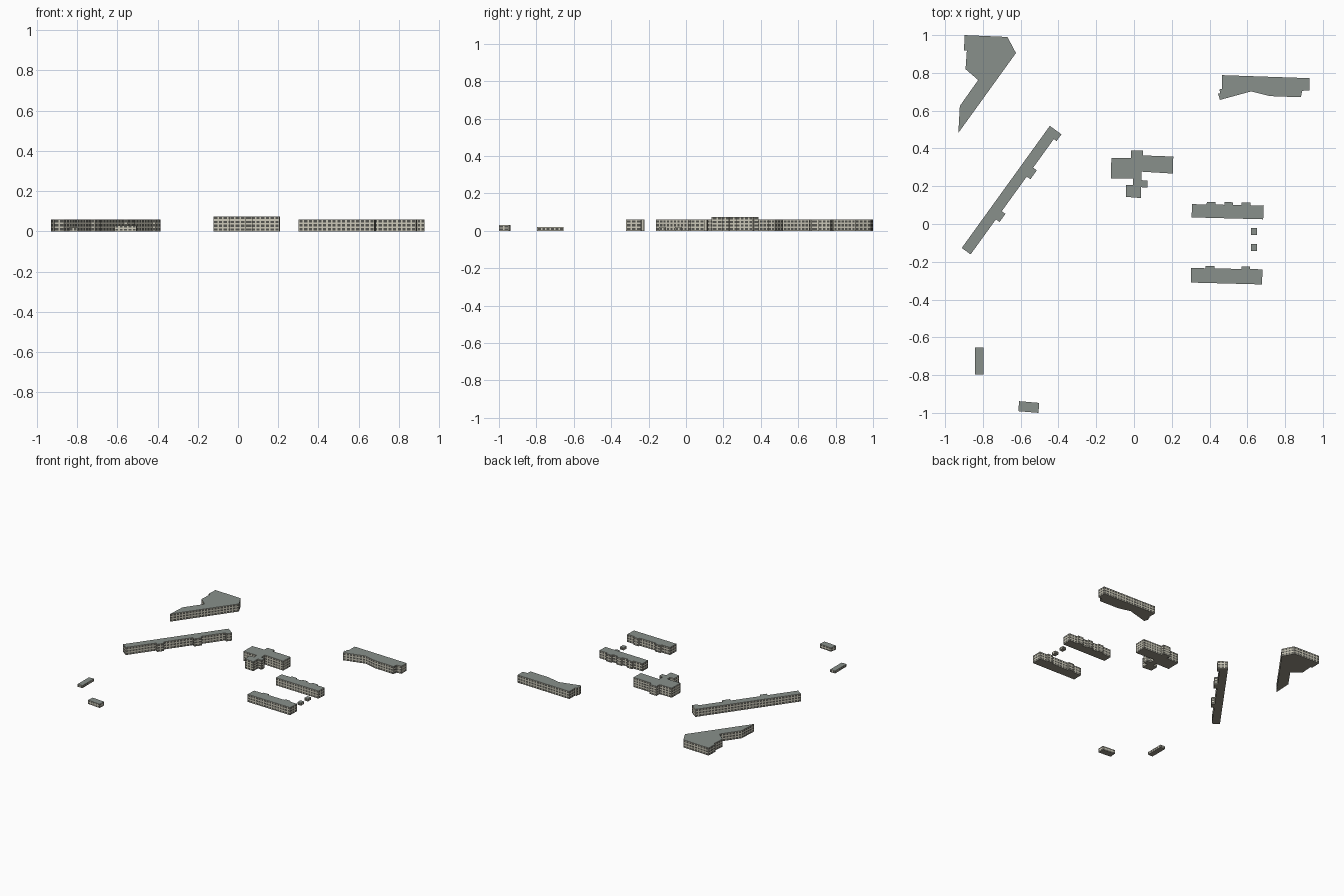
import bpy, bmesh, math
from mathutils import Vector

if "Cube" in bpy.data.objects:
    bpy.data.objects.remove(bpy.data.objects["Cube"])


def material(name, color):
    m = bpy.data.materials.new(name)
    m.diffuse_color = (*color, 1)
    m.use_nodes = True
    m.node_tree.nodes["Principled BSDF"].inputs["Base Color"].default_value = m.diffuse_color
    return m


WALL = material("wall_beige", (0.60, 0.58, 0.48))
ROOF = material("roof_grey", (0.25, 0.28, 0.26))
GLASS = material("window_dark", (0.09, 0.09, 0.08))
UNDER = material("underside_brown", (0.30, 0.28, 0.23))
BAY = 0.024


def building(name, pts, height, floors):
    """Extruded footprint with a flush window grid on every wall."""
    area = sum(a[0] * b[1] - b[0] * a[1] for a, b in zip(pts, pts[1:] + pts[:1]))
    if area < 0:
        pts = pts[::-1]
    bm = bmesh.new()
    # Roof and underside
    roof = bm.faces.new([bm.verts.new((x, y, height)) for x, y in pts])
    base = bm.faces.new([bm.verts.new((x, y, 0)) for x, y in reversed(pts)])
    roof.material_index, base.material_index = 1, 3
    # Walls as bays x floors
    cells = []
    for a, b in zip(pts, pts[1:] + pts[:1]):
        a, b = Vector(a), Vector(b)
        n = max(1, round((b - a).length / BAY))
        grid = [[bm.verts.new((*a.lerp(b, i / n), height * j / floors))
                 for i in range(n + 1)] for j in range(floors + 1)]
        for j in range(floors):
            for i in range(n):
                f = bm.faces.new((grid[j][i], grid[j][i + 1],
                                  grid[j + 1][i + 1], grid[j + 1][i]))
                if (b - a).length / n > 0.014:
                    cells.append(f)
    # Windows
    bmesh.ops.remove_doubles(bm, verts=bm.verts, dist=0.00005)
    bm.normal_update()
    bmesh.ops.inset_individual(bm, faces=cells, thickness=0.0055)
    for f in cells:
        f.material_index = 2
    me = bpy.data.meshes.new(name)
    bm.to_mesh(me)
    bm.free()
    for m in (WALL, ROOF, GLASS, UNDER):
        me.materials.append(m)
    ob = bpy.data.objects.new(name, me)
    bpy.context.collection.objects.link(ob)


def with_bays(p0, p1, bays, depth):
    """Points from p0 to p1 with rectangular bays projecting to the left."""
    p0, p1 = Vector(p0), Vector(p1)
    d = (p1 - p0).normalized()
    n = Vector((-d.y, d.x)) * depth
    out = [p0]
    for s, e in bays:
        out += [p0 + d * s, p0 + d * s + n, p0 + d * e + n, p0 + d * e]
    return [tuple(p) for p in out + [p1]]


def rect(x0, y0, x1, y1):
    return [(x0, y0), (x1, y0), (x1, y1), (x0, y1)]


# Wedge-shaped block
building("wedge_block", [
    (-.897, 1), (-.67, .99), (-.625, .905), (-.93, .482), (-.922, .625),
    (-.825, .762), (-.892, .82), (-.885, .918), (-.90, .918)], .06, 3)

# Long diagonal slab with stair bays
o, d = Vector((-.912, -.127)), Vector((.585, .811)).normalized()
n = Vector((d.y, -d.x))
profile = [(0, 0), (0, .058), (.229, .058), (.229, .082), (.282, .082), (.282, .058),
           (.508, .058), (.508, .082), (.566, .082), (.566, .058),
           (.753, .058), (.753, .076), (.797, .076), (.797, 0)]
building("diagonal_slab", [tuple(o + d * s + n * t) for s, t in profile], .06, 3)

# Central cross-shaped block
building("central_block", [
    (-.015, .388), (.047, .388), (.047, .363), (.208, .357), (.206, .267), (.04, .277),
    (.04, .232), (.072, .23), (.072, .192), (.037, .195), (.037, .137), (-.042, .144),
    (-.042, .207), (-.005, .207), (-.005, .24), (-.122, .242), (-.12, .35),
    (-.015, .35)], .075, 4)

# Angled block at the back right
building("angled_block", [
    (.465, .788), (.928, .772), (.928, .707), (.890, .705), (.884, .671), (.72, .677),
    (.62, .702), (.455, .657), (.445, .69), (.455, .692), (.453, .713), (.465, .716)],
    .06, 3)

# Two parallel slabs with bays on the rear wall
building("north_slab", with_bays((.307, .105), (.687, .098),
         [(.078, .125), (.173, .217), (.262, .31)], .014) + [(.684, .025), (.305, .035)],
         .06, 3)
building("south_slab", with_bays((.303, -.233), (.680, -.240),
         [(.075, .122), (.267, .312)], .013) + [(.678, -.32), (.301, -.31)], .06, 3)

# Small sheds between the slabs
for i, y in enumerate((-.058, -.144)):
    building(f"small_shed_{i + 1}", rect(.619, y, .65, y + .037), .02, 1)

# Low buildings at the front left
building("low_hall", rect(-.841, -.796, -.798, -.654), .02, 1)
building("low_house", [(-.608, -.938), (-.503, -.947), (-.505, -1), (-.613, -.991)], .03, 2)
